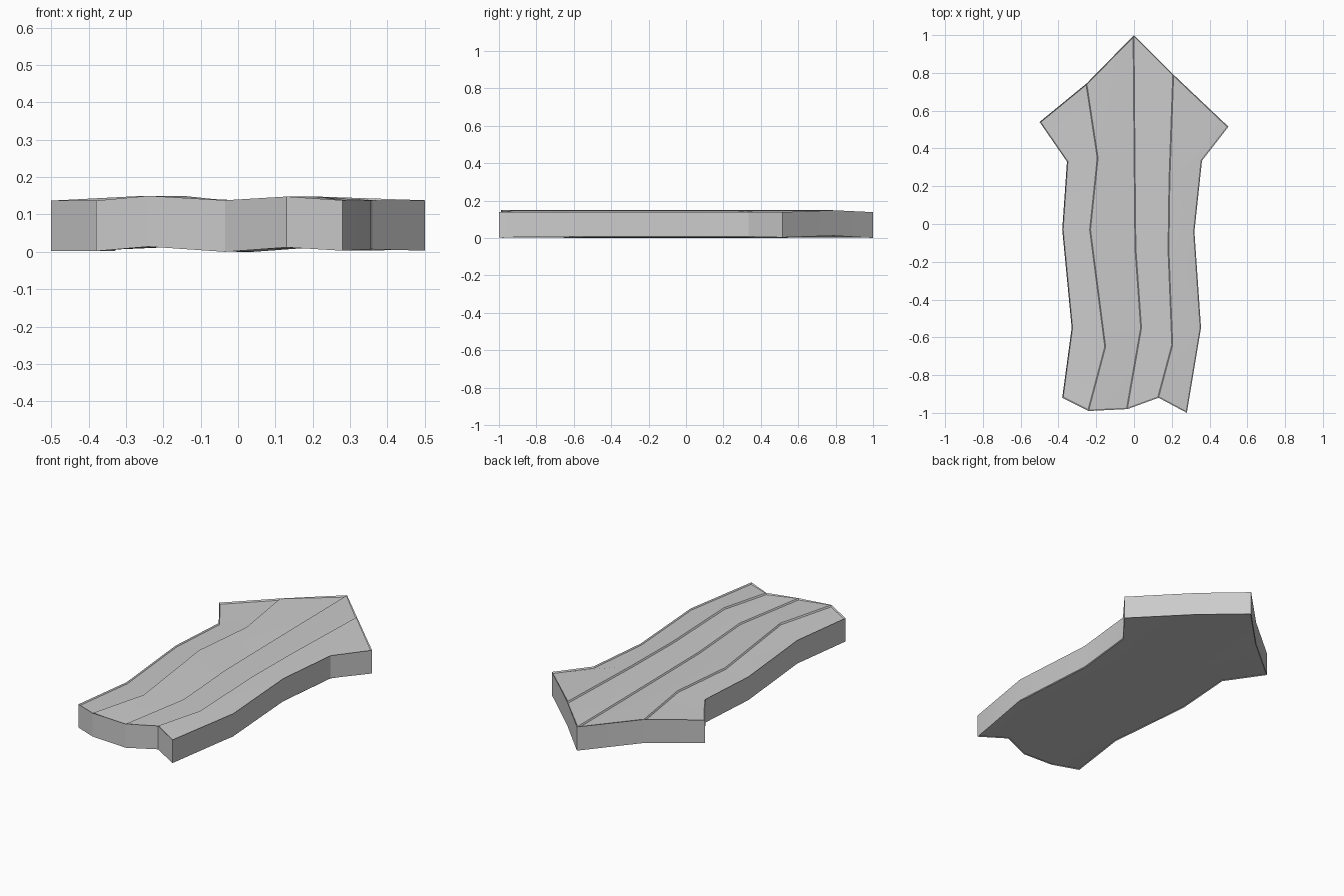
import bpy, bmesh, math

if "Cube" in bpy.data.objects:
    bpy.data.objects.remove(bpy.data.objects["Cube"])

# Plan of the board: each row crosses the five plank seams, left to right
ROWS = [
    [(-0.38, -0.92), (-0.24, -0.99), (-0.035, -0.98), (0.13, -0.92), (0.28, -1.0)],
    [(-0.33, -0.55), (-0.15, -0.65), (0.04, -0.55), (0.205, -0.64), (0.355, -0.55)],
    [(-0.38, -0.03), (-0.23, -0.03), (0.01, -0.13), (0.185, -0.14), (0.32, -0.04)],
    [(-0.355, 0.33), (-0.19, 0.35), (0.005, 0.38), (0.19, 0.23), (0.36, 0.335)],
    [(-0.5, 0.54), (-0.25, 0.745), (0.0, 1.0), (0.21, 0.79), (0.5, 0.515)],
]
TOP = [0.137, 0.15, 0.138, 0.148, 0.138]    # wavy height at each seam
BOTTOM = [0.002, 0.014, 0.0, 0.012, 0.003]
N = 5

bm = bmesh.new()


def layer(heights):
    return [[bm.verts.new((x, y, heights[i])) for i, (x, y) in enumerate(r)] for r in ROWS]


top, bot = layer(TOP), layer(BOTTOM)

# Top planks (grouped by column) and underside
planks = [[bm.faces.new((top[r][c], top[r][c + 1], top[r + 1][c + 1], top[r + 1][c]))
           for r in range(N - 1)] for c in range(N - 1)]
under = [bm.faces.new((bot[r][c], bot[r + 1][c], bot[r + 1][c + 1], bot[r][c + 1]))
         for r in range(N - 1) for c in range(N - 1)]

# Side walls around the outline
ring = ([(0, c) for c in range(N)] + [(r, N - 1) for r in range(1, N)]
        + [(N - 1, c) for c in range(N - 2, -1, -1)] + [(r, 0) for r in range(N - 2, 0, -1)])
for (r0, c0), (r1, c1) in zip(ring, ring[1:] + ring[:1]):
    bm.faces.new((bot[r0][c0], bot[r1][c1], top[r1][c1], top[r0][c0]))
bm.normal_update()

# Inset each plank and sink its border: makes the seams and the chamfered rim
for plank in planks:
    bmesh.ops.inset_region(bm, faces=plank, thickness=0.005, use_even_offset=True)
bmesh.ops.inset_region(bm, faces=under, thickness=0.004, use_even_offset=True)
for row in top:
    for v in row:
        v.co.z -= 0.008
for r, c in ring:
    bot[r][c].co.z += 0.004

mesh = bpy.data.meshes.new("arrow_sign_board")
bm.to_mesh(mesh)
bm.free()
board = bpy.data.objects.new("arrow_sign_board", mesh)
bpy.context.collection.objects.link(board)
bpy.context.view_layer.objects.active = board
board.select_set(True)
bpy.ops.object.shade_smooth_by_angle(angle=math.radians(15))
